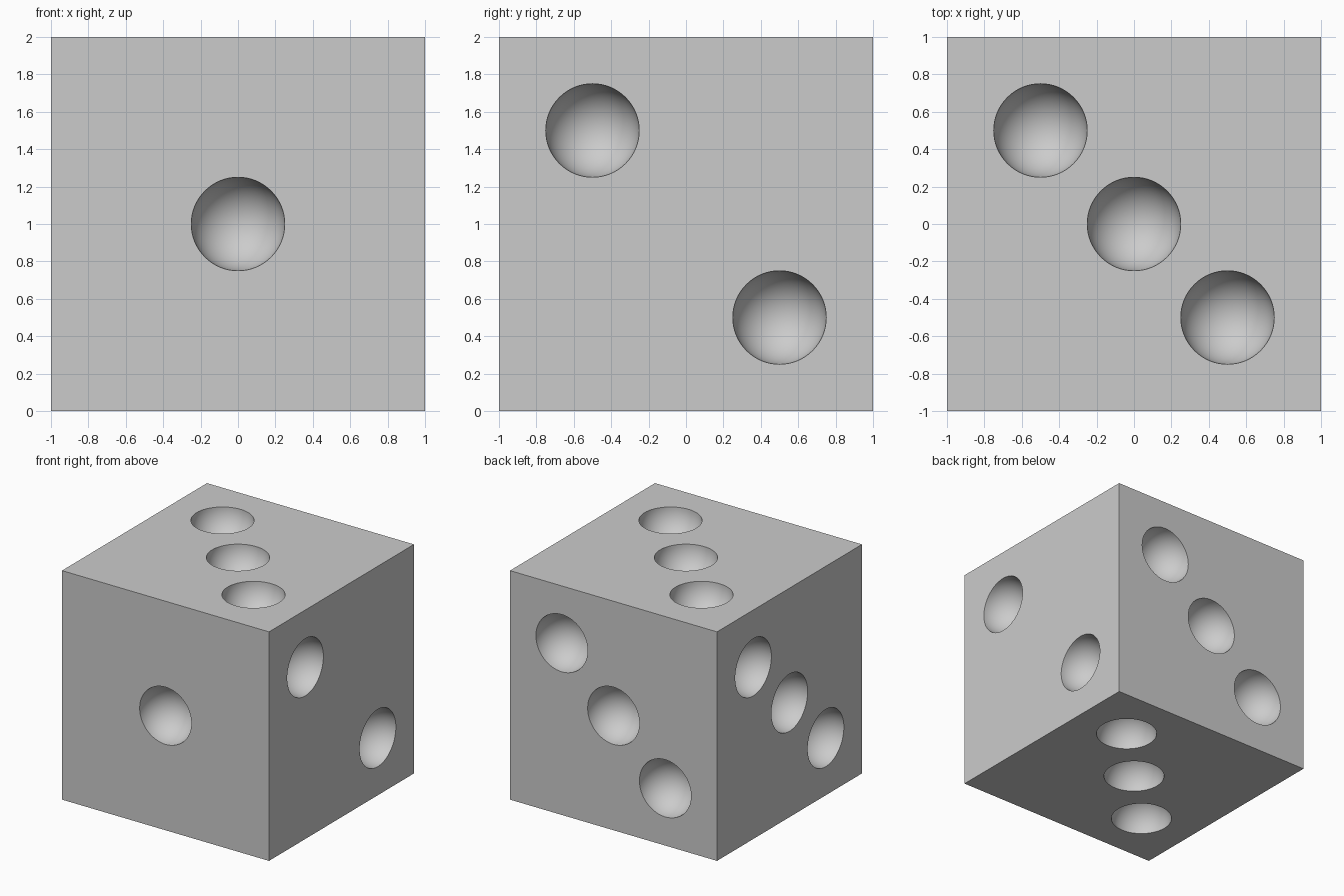
import bpy
from mathutils import Vector

old = bpy.data.objects.get("Cube")
if old:
    bpy.data.objects.remove(old, do_unlink=True)

# One plain grey for everything
grey = bpy.data.materials.new("light_grey")
grey.use_nodes = True
colour = (0.6, 0.6, 0.6, 1)
grey.diffuse_color = colour
grey.node_tree.nodes["Principled BSDF"].inputs["Base Color"].default_value = colour

PIP_RADIUS = 0.25
CENTRE = Vector((0, 0, 1))

# Cube body
bpy.ops.mesh.primitive_cube_add(size=2, location=CENTRE)
die = bpy.context.object
die.name = "die_body"
die.data.materials.append(grey)

# Each face: outward normal, diagonal direction of its pips, steps along it
FACES = [
    ((0, -1, 0), (1, 0, 1), (0,)),            # front
    ((0, 1, 0), (1, 0, 1), (-1, 0, 1)),       # back
    ((1, 0, 0), (0, -1, 1), (-1, 1)),         # left
    ((-1, 0, 0), (0, 1, 1), (-1, 0, 1)),      # right
    ((0, 0, 1), (-1, 1, 0), (-1, 0, 1)),      # top
    ((0, 0, -1), (1, 1, 0), (-1, 0, 1)),      # bottom
]

# Round cutters centred on the faces, poles along the face normals
cutters = []
for normal, diagonal, steps in FACES:
    normal, diagonal = Vector(normal), Vector(diagonal)
    turn = normal.to_track_quat('Z', 'Y').to_euler()
    for step in steps:
        bpy.ops.mesh.primitive_uv_sphere_add(
            segments=64, ring_count=32, radius=PIP_RADIUS,
            location=CENTRE + normal + diagonal * step * 0.5, rotation=turn)
        ball = bpy.context.object
        ball.name = "pip_cutter"
        ball.hide_render = True
        ball.data.materials.append(grey)
        bpy.ops.object.shade_smooth()
        cutters.append(ball)

# Join the cutters and carve the hollow pips
bpy.ops.object.select_all(action='DESELECT')
for ball in cutters:
    ball.select_set(True)
bpy.context.view_layer.objects.active = cutters[0]
bpy.ops.object.join()
cutter = bpy.context.object

bpy.ops.object.select_all(action='DESELECT')
die.select_set(True)
bpy.context.view_layer.objects.active = die
carve = die.modifiers.new("carve_pips", 'BOOLEAN')
carve.operation = 'DIFFERENCE'
carve.solver = 'EXACT'
carve.object = cutter
bpy.ops.object.modifier_apply(modifier=carve.name)
bpy.data.objects.remove(cutter, do_unlink=True)

# Smooth hollows, crisp rims and cube edges
bpy.ops.object.shade_smooth_by_angle()
